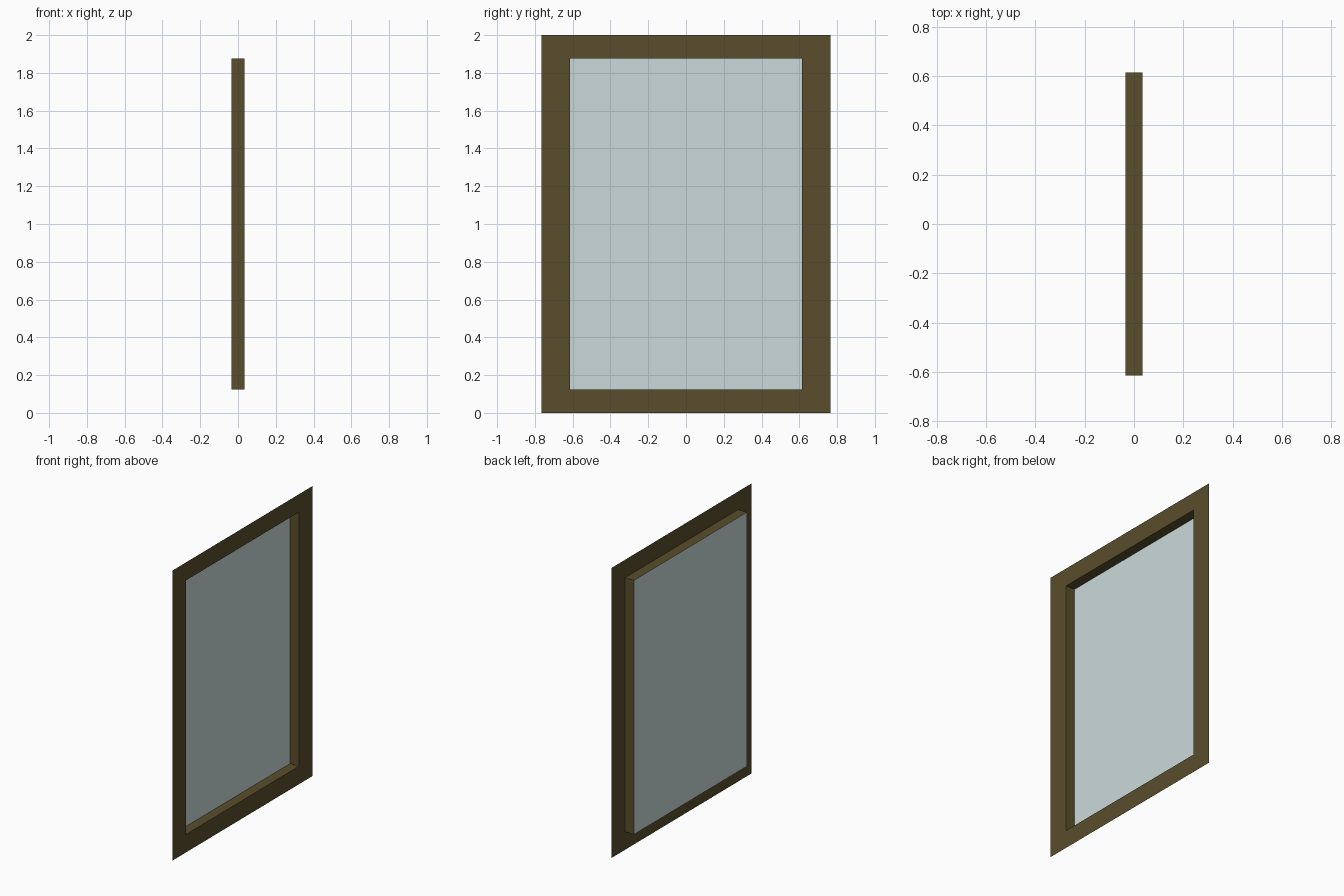
import bpy, bmesh

if "Cube" in bpy.data.objects:
    bpy.data.objects.remove(bpy.data.objects["Cube"])

W, H = 0.765, 2.0              # outer half width, height
w, z0, z1 = 0.615, 0.124, 1.876  # opening
XF, XB = 0.034, -0.034         # flange plane, glass plane


def material(name, color):
    m = bpy.data.materials.new(name)
    m.diffuse_color = color
    m.use_nodes = True
    m.node_tree.nodes["Principled BSDF"].inputs["Base Color"].default_value = m.diffuse_color
    return m


def rect(bm, x, hw, lo, hi):
    return [bm.verts.new((x, y, z)) for y, z in ((-hw, lo), (hw, lo), (hw, hi), (-hw, hi))]


def bridge(bm, a, b):
    for i in range(4):
        j = (i + 1) % 4
        bm.faces.new((a[i], a[j], b[j], b[i]))


def finish(bm, name, mat):
    me = bpy.data.meshes.new(name)
    bm.to_mesh(me)
    bm.free()
    ob = bpy.data.objects.new(name, me)
    me.materials.append(mat)
    bpy.context.collection.objects.link(ob)
    return ob


# Frame: flat flange around the opening, then the reveal running back to the glass
bm = bmesh.new()
outer = rect(bm, XF, W, 0, H)
inner = rect(bm, XF, w, z0, z1)
back = rect(bm, XB, w, z0, z1)
bridge(bm, outer, inner)
bridge(bm, inner, back)
finish(bm, "window_frame", material("brown_frame", (0.10, 0.075, 0.025, 1)))

# Glass pane closing the back of the reveal
bm = bmesh.new()
bm.faces.new(rect(bm, XB, w, z0, z1))
finish(bm, "glass_pane", material("pale_glass", (0.60, 0.70, 0.70, 1)))
